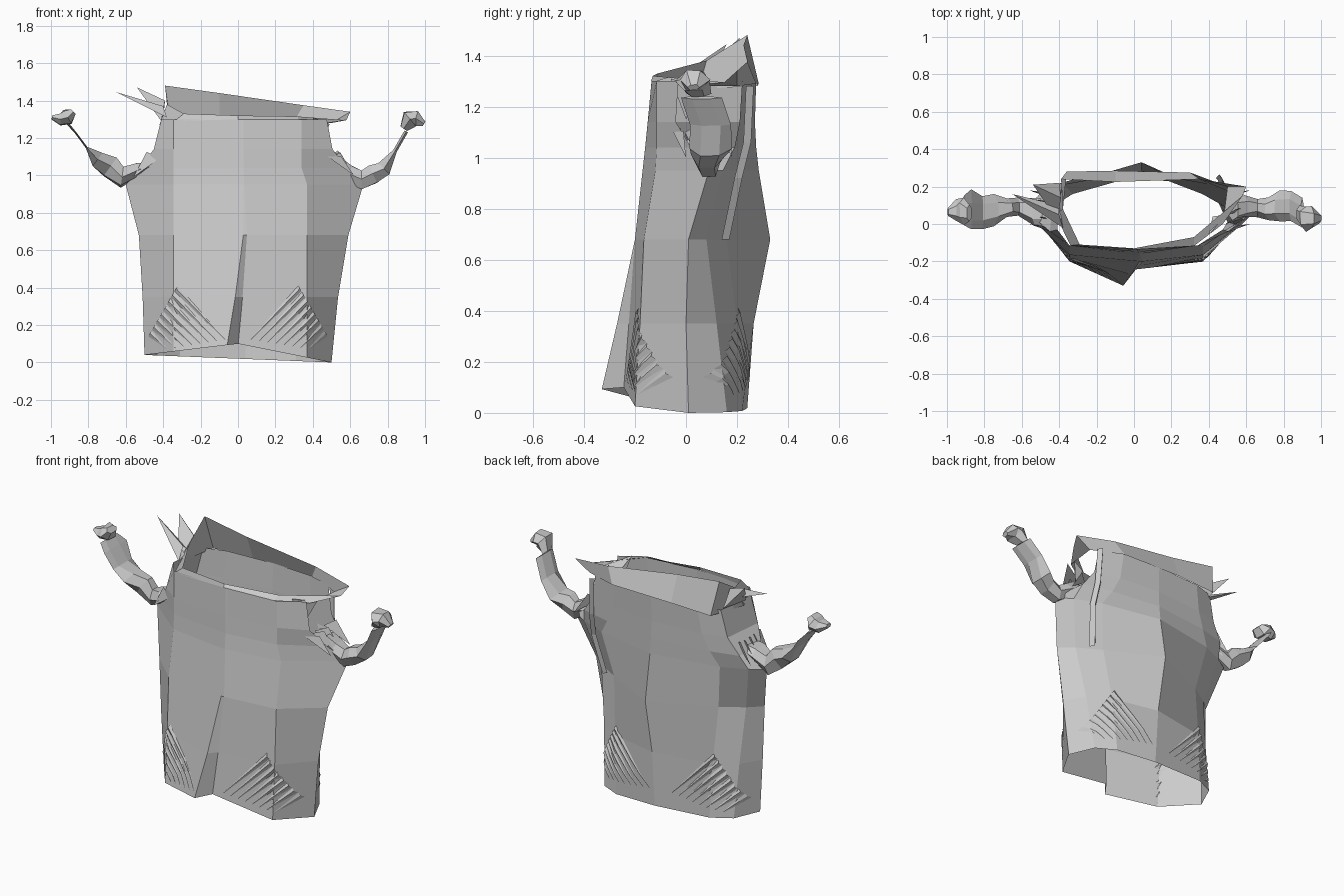
import bpy, bmesh, math, random
from mathutils import Vector
from mathutils.bvhtree import BVHTree

if "Cube" in bpy.data.objects:
    bpy.data.objects.remove(bpy.data.objects["Cube"])

random.seed(4)


def make(name, verts, faces):
    me = bpy.data.meshes.new(name)
    me.from_pydata([tuple(v) for v in verts], [], faces)
    bm = bmesh.new()
    bm.from_mesh(me)
    bmesh.ops.recalc_face_normals(bm, faces=bm.faces)
    bm.to_mesh(me)
    bm.free()
    ob = bpy.data.objects.new(name, me)
    bpy.context.collection.objects.link(ob)
    return ob


def loft(name, rings, skip=(), caps=False):
    """Join equal closed rings with quads; skip holds (ring, column) gaps."""
    n = len(rings[0])
    verts = [p for r in rings for p in r]
    faces = [(i * n + j, i * n + (j + 1) % n, (i + 1) * n + (j + 1) % n, (i + 1) * n + j)
             for i in range(len(rings) - 1) for j in range(n) if (i, j) not in skip]
    if caps:
        faces += [tuple(range(n))[::-1], tuple(range(len(verts) - n, len(verts)))]
    return make(name, verts, faces)


# Torso shell: z, left x, right x, then y of front, front corner, side, back corner,
# back panel, back centre, and the pleat depth
levels = [
    (0.02, -.50, .50, -.255, -.20, 0.01, .16, .22, .24, .075),
    (0.35, -.51, .535, -.23, -.18, 0.00, .12, .20, .265, .04),
    (0.68, -.53, .59, -.20, -.165, 0.01, .08, .16, .33, 0),
    (0.95, -.60, .67, -.17, -.12, 0.09, .145, .21, .285, 0),
    (1.04, -.52, .58, -.16, -.115, 0.02, .19, .235, .275, 0),
    (1.14, -.45, .505, -.15, -.115, -.04, .21, .25, .27, 0),
    (1.30, -.41, .475, -.135, -.115, -.03, .22, .26, .275, 0),
]


def torso_ring(k, z, xl, xr, yf, yfc, ys, yc, yp, yb, pleat):
    ridge = -.06 + .13 * z if z < .69 else .03
    top = k >= 4
    xc = .94 if top else .86
    pts = [(xl, ys), (-.345, yfc), (ridge, yf - pleat), (ridge + .06 * (1 - z), yf + pleat * .15),
           (.34 if top else .37, yfc), (xr, ys), (xr * xc, yc), (xr * .62, yp),
           (.04, yb), (xl * .62, yp), (xl * xc, yc)]
    out = []
    for j, (x, y) in enumerate(pts):
        h = z
        if k == 0:                      # hem rises at the front and dips to the right
            h += -.04 * x + (.08 * (1 - abs(x) / .5) if y < -.05 else 0)
        out.append((x, y, h))
    return out


rings = [torso_ring(k, *lv) for k, lv in enumerate(levels)]
torso = loft("torso_shell", rings, skip=[(4, 5), (5, 5)])

# Parallel diagonal creases in the lower corners, laid over the shell surface
bm = bmesh.new()
bm.from_mesh(torso.data)
tree = BVHTree.FromBMesh(bm)
bm.free()


def on_shell(x, z, face):
    hit = tree.ray_cast(Vector((x, face * 2, z)), Vector((0, -face, 0)))[0]
    return hit + Vector((0, face * .003, 0)) if hit else None


verts, faces = [], []
for face, side in ((-1, 1), (-1, -1), (1, -1), (1, 1)):
    for i in range(8):
        t = i / 7
        sx, sz = .07 + .31 * t, .12 - .05 * t
        ex, ez = .34 + .14 * t, .38 - .24 * t
        row = []
        for s in range(5):              # sample along the crease so it hugs the shell
            f = s / 4
            x, z, w = sx + (ex - sx) * f, sz + (ez - sz) * f, .004 + .026 * f
            a = on_shell(side * x, z, face)
            b = on_shell(side * (x - w * .6), z + w, face)
            if not (a and b):
                break
            row.append((a, (a + b) / 2 + Vector((0, face * .012 * f, 0)), b))
        n = len(verts)
        verts += [p for r in row for p in r]
        for s in range(len(row) - 1):
            for k in (0, 1):
                q = n + s * 3 + k
                faces.append((q, q + 1, q + 4, q + 3))
make("hem_creases", verts, faces)

# Lopsided collar, high at the back left
lower = [(-.34, -.115, 1.29), (0, -.137, 1.30), (.32, -.118, 1.30), (.475, .0, 1.28), (.50, .2, 1.28),
         (.30, .275, 1.29), (-.1, .285, 1.29), (-.36, .28, 1.28), (-.42, .05, 1.27)]
upper = [(-.29, -.11, 1.33), (0, -.13, 1.32), (.32, -.07, 1.315), (.58, .15, 1.295), (.60, .2, 1.34),
         (.35, .24, 1.375), (-.1, .225, 1.44), (-.39, .24, 1.48), (-.38, .08, 1.38)]
loft("collar", [lower, upper])

# Pointed flaps at the shoulders
for tip, a, b, c in (((-.65, .16, 1.445), (-.40, .05, 1.37), (-.38, -.02, 1.31), (-.40, .10, 1.33)),
                     ((-.54, .21, 1.47), (-.39, .14, 1.40), (-.41, .02, 1.29), (-.40, .22, 1.31)),
                     ((.49, .05, 1.275), (.40, -.06, 1.31), (.44, .0, 1.15), (.42, .04, 1.24))):
    make("shoulder_flap", [tip, a, b, c], [(0, 1, 2), (0, 2, 3), (0, 3, 1)])

# Narrow pinched seam at the back right
seam = [(.45, .245, 1.28), (.46, .235, 1.06), (.47, .20, .92), (.43, .15, .68)]
make("back_seam", [(x + d, y + e, z) for d, e in ((-.012, 0), (.005, .02), (.022, -.01)) for x, y, z in seam],
     [(r * 4 + i, r * 4 + i + 1, r * 4 + i + 5, r * 4 + i + 4) for r in (0, 1) for i in range(3)])


def arm(name, path):
    """Crumpled low-poly sleeve; each station is x, y, z, half width in y, half thickness."""
    rs = []
    for i, (x, y, z, w, h) in enumerate(path):
        p, q = path[max(i - 1, 0)], path[min(i + 1, len(path) - 1)]
        d = Vector((q[0] - p[0], 0, q[2] - p[2])).normalized()
        nrm = Vector((-d.z, 0, d.x))
        ring = []
        for j in range(6):
            a = j * math.tau / 6
            k = random.uniform(.82, 1.1)
            ring.append(Vector((x, y, z)) + Vector((0, 1, 0)) * w * k * math.cos(a) + nrm * h * k * math.sin(a))
        rs.append(ring)
    return loft(name, rs, caps=True)


# Sleeves and small knotted hands
arm("right_sleeve", [(.53, .08, 1.05, .08, .06), (.59, .09, 1.01, .06, .05), (.66, .09, .98, .05, .06),
                     (.72, .08, 1.01, .06, .06), (.78, .095, 1.035, .08, .05), (.84, .10, 1.13, .08, .012),
                     (.90, .06, 1.235, .075, .012)])
arm("right_hand", [(.885, .05, 1.25, .05, .025), (.92, .03, 1.30, .075, .06), (.95, .03, 1.305, .06, .05),
                   (.995, .03, 1.275, .025, .015)])
arm("left_sleeve", [(-.42, .06, 1.06, .08, .02), (-.53, .07, 1.03, .08, .04), (-.62, .09, .99, .05, .06),
                    (-.68, .09, 1.05, .05, .07), (-.75, .08, 1.085, .085, .055), (-.81, .065, 1.15, .10, .006),
                    (-.87, .065, 1.23, .11, .006), (-.91, .07, 1.275, .08, .008)])
arm("left_hand", [(-.88, .06, 1.34, .05, .02), (-.91, .07, 1.31, .08, .05), (-.95, .07, 1.30, .06, .04),
                  (-.995, .065, 1.31, .025, .012)])

# Crumpled gathers where each sleeve meets its armhole
for side, x0, z0 in ((1, .53, 1.08), (-1, .47, 1.07)):
    for i in range(5):
        base = Vector((side * x0, -.04 + .045 * i, z0))
        pts = [base + Vector((side * .09, .04, -.08)), base + Vector((-side * .05, -.01, .02)),
               base + Vector((side * random.uniform(0, .02), .03, random.uniform(0, .06)))]
        make("armhole_gather", pts, [(0, 1, 2)])
